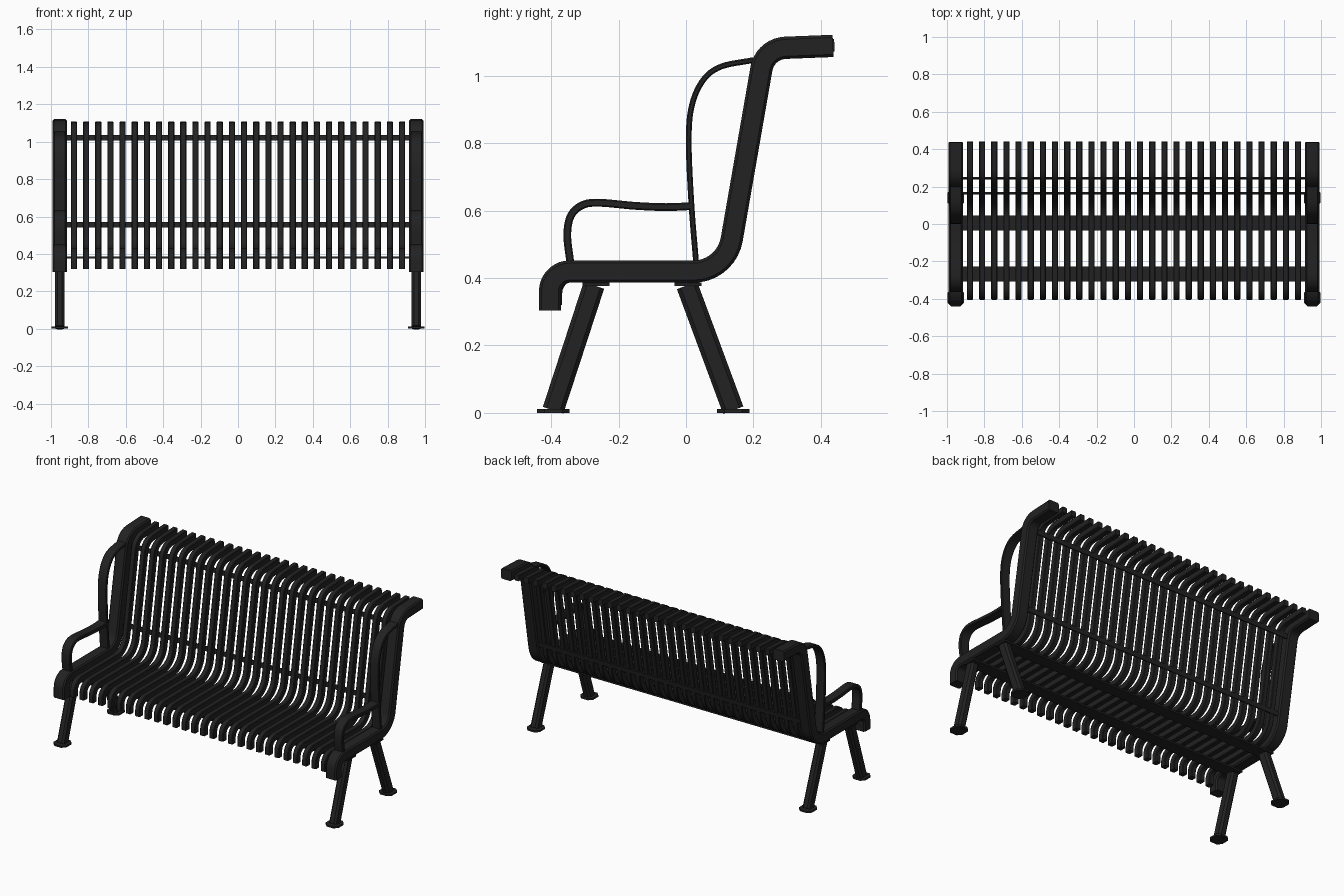
import bpy, bmesh, math
from mathutils import Vector

cube = bpy.data.objects.get("Cube")
if cube:
    bpy.data.objects.remove(cube, do_unlink=True)

black = bpy.data.materials.new("black_metal")
black.use_nodes = True
colour = (0.016, 0.016, 0.016, 1)
black.diffuse_color = colour
black.node_tree.nodes["Principled BSDF"].inputs["Base Color"].default_value = colour


def fillet(corners, radii, steps=9):
    """Round the inner corners of a (y, z) polyline."""
    pts = [Vector(c) for c in corners]
    out = [pts[0]]
    for a, b, c, r in zip(pts, pts[1:], pts[2:], radii):
        u, v = (a - b).normalized(), (c - b).normalized()
        half = u.angle(v) / 2
        centre = b + (u + v).normalized() * (r / math.sin(half))
        start = b + u * (r / math.tan(half)) - centre
        end = b + v * (r / math.tan(half)) - centre
        total = start.angle(end)
        for i in range(steps + 1):
            t = i / steps
            out.append(centre + (start * math.sin((1 - t) * total)
                                 + end * math.sin(t * total)) / math.sin(total))
    return out + [pts[-1]]


def smooth_path(points, steps=6):
    """Catmull-Rom curve through (y, z) points."""
    p = [Vector(q) for q in points]
    p = [2 * p[0] - p[1]] + p + [2 * p[-1] - p[-2]]
    out = []
    for a, b, c, d in zip(p, p[1:], p[2:], p[3:]):
        for i in range(steps):
            t = i / steps
            out.append(0.5 * (2 * b + (c - a) * t + (2 * a - 5 * b + 4 * c - d) * t * t
                              + (3 * b - a - 3 * c + d) * t ** 3))
    return out + [p[-2]]


def sweep(name, path, xs, width, thick, chamfer):
    """Sweep a chamfered bar along a (y, z) path, once at each x."""
    w, h, c = width / 2, thick / 2, chamfer
    section = [(w, c - h), (w, h - c), (w - c, h), (c - w, h),
               (-w, h - c), (-w, c - h), (c - w, -h), (w - c, -h)]
    path = [Vector(p) for p in path]
    bm = bmesh.new()
    for x in xs:
        rings = []
        for i, p in enumerate(path):
            before = (p - path[i - 1]).normalized() if i else None
            after = (path[i + 1] - p).normalized() if i + 1 < len(path) else None
            t = ((before or after) + (after or before)).normalized()
            n = Vector((-t.y, t.x))
            rings.append([bm.verts.new((x + sx, p.x + n.x * sn, p.y + n.y * sn))
                          for sx, sn in section])
        for r, s in zip(rings, rings[1:]):
            for k in range(8):
                j = (k + 1) % 8
                bm.faces.new((r[k], r[j], s[j], s[k]))
        bm.faces.new(rings[0])
        bm.faces.new(rings[-1])
    bmesh.ops.recalc_face_normals(bm, faces=bm.faces)
    mesh = bpy.data.meshes.new(name)
    bm.to_mesh(mesh)
    bm.free()
    mesh.materials.append(black)
    obj = bpy.data.objects.new(name, mesh)
    bpy.context.collection.objects.link(obj)
    bpy.ops.object.select_all(action="DESELECT")
    obj.select_set(True)
    bpy.context.view_layer.objects.active = obj
    bpy.ops.object.shade_smooth_by_angle(angle=math.radians(30))
    return obj


# Bent end frames
END_X = 0.953
frame_path = fillet([(-0.403, 0.303), (-0.403, 0.419), (0.119, 0.419),
                     (0.234, 1.08), (0.436, 1.088)], [0.058, 0.115, 0.075])
# Slats follow the same bends, set in slightly
slat_path = fillet([(-0.386, 0.32), (-0.386, 0.41), (0.121, 0.41),
                    (0.234, 1.08), (0.44, 1.09)], [0.055, 0.115, 0.075])
slat_xs = [-0.877 + i * 1.754 / 27 for i in range(28)]
sweep("seat_slats", slat_path, slat_xs, 0.033, 0.038, 0.004)

# Flat straps under the seat and behind the back
for name, y in (("front_seat_strap", -0.267), ("rear_seat_strap", 0.006)):
    sweep(name, [(y - 0.04, 0.381), (y + 0.04, 0.381)], [0], 1.97, 0.011, 0.001)
back = Vector((0.115, 0.661)).normalized()
for name, y, z in (("lower_back_strap", 0.164, 0.555), ("upper_back_strap", 0.245, 1.02)):
    mid = Vector((y, z))
    sweep(name, [mid - back * 0.014, mid + back * 0.014], [0], 1.86, 0.01, 0.001)

# Armrest and wing loops
arm_path = smooth_path([(-0.343, 0.445), (-0.352, 0.528), (-0.341, 0.585), (-0.307, 0.616),
                        (-0.257, 0.623), (-0.153, 0.614), (-0.06, 0.61), (0.016, 0.613)])
wing_path = smooth_path([(0.03, 0.445), (0.016, 0.62), (0.008, 0.81), (0.018, 0.914),
                         (0.052, 0.988), (0.105, 1.027), (0.2, 1.046)])

for side, x in (("left", END_X), ("right", -END_X)):
    sweep(side + "_end_frame", frame_path, [x], 0.075, 0.066, 0.008)
    sweep(side + "_armrest", arm_path, [x], 0.062, 0.023, 0.004)
    sweep(side + "_back_wing", wing_path, [x], 0.062, 0.017, 0.004)
    # Splayed legs with foot plates
    for end, top, foot in (("front", -0.273, -0.394), ("rear", 0.003, 0.14)):
        sweep(f"{side}_{end}_leg", [(foot, 0.008), (top, 0.378)], [x], 0.05, 0.064, 0.012)
        sweep(f"{side}_{end}_foot_plate", [(foot, 0), (foot, 0.011)], [x], 0.09, 0.096, 0.022)
